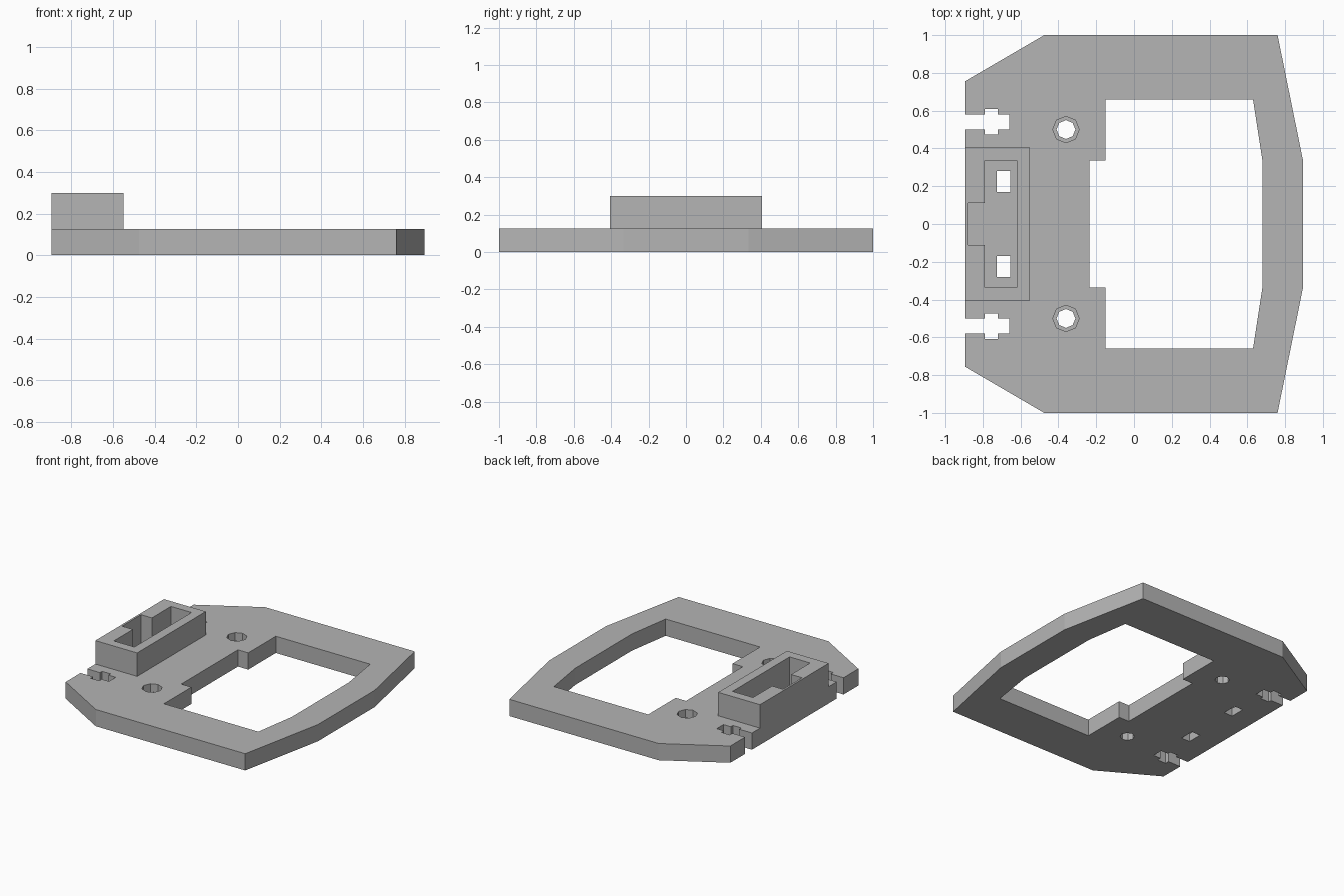
import bpy, bmesh
from math import cos, sin, pi

if "Cube" in bpy.data.objects:
    bpy.data.objects.remove(bpy.data.objects["Cube"], do_unlink=True)

PLATE_TOP, BOX_TOP, POCKET_FLOOR, BORE_FLOOR = 0.125, 0.3, 0.06, 0.065

grey = bpy.data.materials.new("plain grey")
grey.use_nodes = True
colour = (0.46, 0.46, 0.46, 1)
grey.diffuse_color = colour
grey.node_tree.nodes["Principled BSDF"].inputs["Base Color"].default_value = colour


def prism(name, points, z0, z1):
    """Extrude a flat outline from z0 up to z1."""
    bm = bmesh.new()
    face = bm.faces.new([bm.verts.new((x, y, z0)) for x, y in points])
    result = bmesh.ops.extrude_face_region(bm, geom=[face])
    top = [v for v in result["geom"] if isinstance(v, bmesh.types.BMVert)]
    bmesh.ops.translate(bm, verts=top, vec=(0, 0, z1 - z0))
    bmesh.ops.recalc_face_normals(bm, faces=bm.faces)
    mesh = bpy.data.meshes.new(name)
    bm.to_mesh(mesh)
    bm.free()
    mesh.materials.append(grey)
    obj = bpy.data.objects.new(name, mesh)
    bpy.context.collection.objects.link(obj)
    return obj


def mirrored(half):
    """Close an outline by repeating its +y half on the -y side."""
    return half + [(x, -y) for x, y in reversed(half)]


def rect(x0, x1, y0, y1):
    return [(x0, y0), (x1, y0), (x1, y1), (x0, y1)]


def octagon(x, y, r):
    return [(x + r * cos(i * pi / 4), y + r * sin(i * pi / 4)) for i in range(8)]


def combine(target, other, operation):
    """Apply a boolean and discard the helper object."""
    other.hide_render = True
    mod = target.modifiers.new("combine", "BOOLEAN")
    mod.operation, mod.solver, mod.object = operation, "EXACT", other
    bpy.context.view_layer.update()
    graph = bpy.context.evaluated_depsgraph_get()
    mesh = bpy.data.meshes.new_from_object(target.evaluated_get(graph))
    target.modifiers.clear()
    target.data = mesh
    bpy.data.objects.remove(other, do_unlink=True)


# Plate outline, with a cross-shaped slot open to the edge on each side
plate = prism("base_plate", mirrored([
    (-0.895, 0.5), (-0.79, 0.5), (-0.79, 0.475), (-0.72, 0.475), (-0.72, 0.5),
    (-0.66, 0.5), (-0.66, 0.58), (-0.72, 0.58), (-0.72, 0.61), (-0.79, 0.61),
    (-0.79, 0.58), (-0.895, 0.58), (-0.895, 0.755), (-0.475, 1), (0.76, 1),
    (0.895, 0.335)]), 0, PLATE_TOP)

# Raised housing along the left-hand edge of the plan
combine(plate, prism("housing", rect(-0.895, -0.55, -0.405, 0.405), 0.03, BOX_TOP), "UNION")

# Large window
combine(plate, prism("window_cutter", mirrored([
    (-0.235, 0.335), (-0.15, 0.335), (-0.15, 0.66), (0.63, 0.66),
    (0.68, 0.335)]), -0.1, 0.5), "DIFFERENCE")

# Housing pocket with its side notch
combine(plate, prism("pocket_cutter", mirrored([
    (-0.88, 0.112), (-0.79, 0.112), (-0.79, 0.337), (-0.62, 0.337)]),
    POCKET_FLOOR, 0.5), "DIFFERENCE")

# Pocket through-slots and stepped screw holes
for side in (-1, 1):
    y0, y1 = sorted((side * 0.17, side * 0.28))
    combine(plate, prism("slot_cutter", rect(-0.725, -0.655, y0, y1), -0.1, 0.5), "DIFFERENCE")
    combine(plate, prism("bore_cutter", octagon(-0.36, side * 0.5, 0.07), BORE_FLOOR, 0.5), "DIFFERENCE")
    combine(plate, prism("hole_cutter", octagon(-0.36, side * 0.5, 0.05), -0.1, 0.5), "DIFFERENCE")
